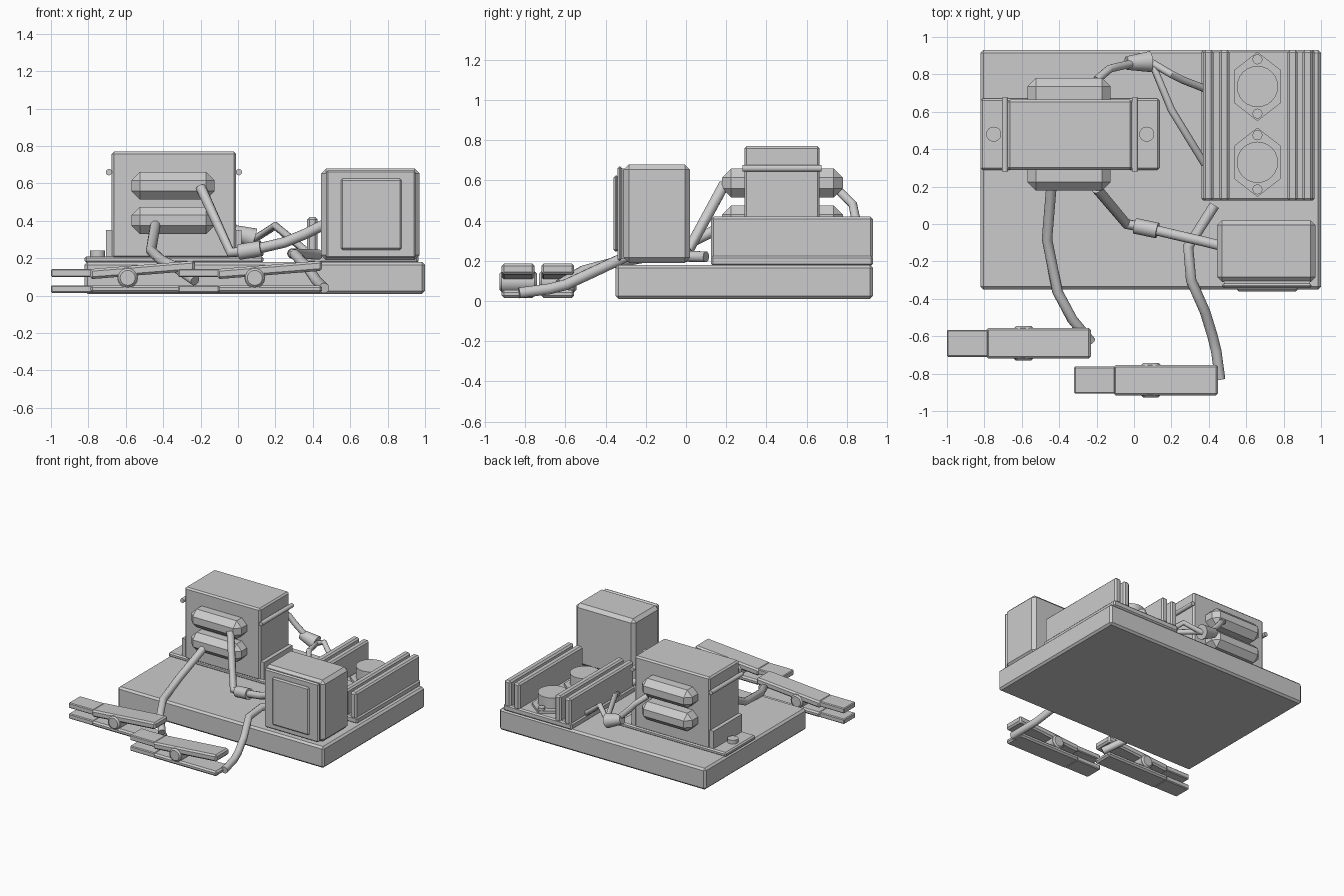
import bpy, math
from mathutils import Vector

if "Cube" in bpy.data.objects:
    bpy.data.objects.remove(bpy.data.objects["Cube"])


def finish(ob, bevel=0.0):
    if bevel:
        m = ob.modifiers.new("chamfer", "BEVEL")
        m.width, m.segments, m.limit_method = bevel, 1, "ANGLE"
    return ob


def mesh_obj(name, verts, faces):
    me = bpy.data.meshes.new(name)
    me.from_pydata(verts, [], faces)
    ob = bpy.data.objects.new(name, me)
    bpy.context.collection.objects.link(ob)
    return ob


def prism(name, outline, z0, z1, bevel=0.0):
    n = len(outline)
    verts = [(x, y, z) for z in (z0, z1) for x, y in outline]
    faces = [tuple(range(n))[::-1], tuple(range(n, 2 * n))]
    faces += [(i, (i + 1) % n, (i + 1) % n + n, i + n) for i in range(n)]
    return finish(mesh_obj(name, verts, faces), bevel)


def box(name, x, y, z, bevel=0.0):
    outline = [(x[0], y[0]), (x[1], y[0]), (x[1], y[1]), (x[0], y[1])]
    return prism(name, outline, z[0], z[1], bevel)


def rod(name, a, b, r1, r2=None, sides=24, bevel=0.0):
    a, b = Vector(a), Vector(b)
    d = b - a
    bpy.ops.mesh.primitive_cone_add(vertices=sides, radius1=r1, radius2=r1 if r2 is None else r2,
                                    depth=d.length, location=(a + b) / 2,
                                    rotation=d.to_track_quat("Z", "Y").to_euler())
    ob = bpy.context.object
    ob.name = name
    bpy.ops.object.shade_smooth_by_angle(angle=math.radians(35))
    return finish(ob, bevel)


def wire(name, pts, r=0.028):
    cu = bpy.data.curves.new(name, "CURVE")
    cu.dimensions, cu.bevel_depth, cu.bevel_resolution, cu.use_fill_caps = "3D", r, 3, True
    sp = cu.splines.new("POLY")
    sp.points.add(len(pts) - 1)
    for p, c in zip(sp.points, pts):
        p.co = (*c, 1)
    ob = bpy.data.objects.new(name, cu)
    bpy.context.collection.objects.link(ob)
    bpy.ops.object.select_all(action="DESELECT")
    bpy.context.view_layer.objects.active = ob
    ob.select_set(True)
    bpy.ops.object.convert(target="MESH")
    ob = bpy.context.object
    ob.name = name
    bpy.ops.object.shade_smooth_by_angle(angle=math.radians(50))
    return ob


# Base board
box("base_board", (-0.82, 1.0), (-0.35, 0.93), (0.01, 0.18), 0.015)

# Transformer: foot plate, core, side brackets, rods, bolts and windings
box("transformer_foot", (-0.82, 0.135), (0.29, 0.67), (0.175, 0.21), 0.01)
box("transformer_core", (-0.675, -0.01), (0.29, 0.665), (0.2, 0.77), 0.012)
for side, x0, x1, xr, xb in (("left", -0.705, -0.67, -0.69, -0.75), ("right", -0.015, 0.02, 0.005, 0.068)):
    box(f"{side}_bracket", (x0, x1), (0.3, 0.66), (0.2, 0.35))
    rod(f"{side}_core_rod", (xr, 0.28, 0.66), (xr, 0.675, 0.66), 0.017, sides=12)
    rod(f"{side}_foot_bolt", (xb, 0.48, 0.2), (xb, 0.48, 0.24), 0.04)
for tag, z0, z1 in (("upper", 0.515, 0.66), ("lower", 0.33, 0.475)):
    box(f"{tag}_winding", (-0.57, -0.125), (0.18, 0.78), (z0, z1), 0.045)

# Heat sink: plate and paired fins
box("heat_sink_plate", (0.36, 0.965), (0.125, 0.93), (0.175, 0.225), 0.01)
for i, x in enumerate((0.37, 0.455, 0.82, 0.9)):
    box(f"heat_sink_fin_{i + 1}", (x, x + 0.055), (0.125, 0.93), (0.21, 0.42), 0.012)

# Power transistors on the heat sink
for i, y in enumerate((0.33, 0.735)):
    flange = [(0, -0.185), (0.122, -0.09), (0.122, 0.09), (0, 0.185), (-0.122, 0.09), (-0.122, -0.09)]
    prism(f"transistor_flange_{i + 1}", [(0.66 + a, y + b) for a, b in flange], 0.22, 0.245)
    rod(f"transistor_can_{i + 1}", (0.66, y, 0.24), (0.66, y, 0.33), 0.11)
    for s in (-1, 1):
        rod(f"transistor_screw_{i + 1}", (0.66, y + s * 0.145, 0.24), (0.66, y + s * 0.145, 0.265), 0.027, sides=12)

# Meter housing with front rim and panel
box("housing", (0.445, 0.97), (-0.31, 0.02), (0.19, 0.68), 0.026)
box("housing_rim", (0.47, 0.95), (-0.342, -0.318), (0.2, 0.67), 0.01)
box("housing_core", (0.48, 0.94), (-0.33, -0.2), (0.21, 0.66))
box("housing_panel", (0.55, 0.875), (-0.36, -0.335), (0.245, 0.625), 0.01)


# Clips: straight jaw tips, slanted grips and pivot disc
def clip(tag, x, y):
    w = (y - 0.082, y + 0.082)
    t = (y - 0.072, y + 0.072)
    for part, z0, z1, rise in (("upper", 0.1, 0.142, 0.045), ("lower", 0.015, 0.055, -0.006)):
        box(f"{tag}_{part}_jaw", (x - 0.41, x - 0.19), t, (z0, z1), 0.006)
        ob = box(f"{tag}_{part}_grip", (x - 0.2, x + 0.36), w, (z0 - 0.012 if rise > 0 else z0, z1), 0.012)
        for v in ob.data.vertices:
            if v.co.x > x:
                v.co.z += rise if rise > 0 else max(0, 0.0)
    rod(f"{tag}_pivot_core", (x, y - 0.082, 0.095), (x, y + 0.082, 0.095), 0.055)
    rod(f"{tag}_pivot_front", (x, y - 0.078, 0.095), (x, y - 0.093, 0.095), 0.055, 0.04)
    rod(f"{tag}_pivot_back", (x, y + 0.078, 0.095), (x, y + 0.093, 0.095), 0.055, 0.04)


clip("left_clip", -0.59, -0.638)
clip("right_clip", 0.09, -0.835)

# Wires to the clips
wire("left_clip_wire", [(-0.44, 0.22, 0.39), (-0.465, -0.08, 0.24), (-0.41, -0.36, 0.19),
                        (-0.33, -0.51, 0.15), (-0.23, -0.63, 0.08)])
wire("right_clip_wire", [(0.43, 0.1, 0.22), (0.29, -0.12, 0.225), (0.305, -0.3, 0.22), (0.38, -0.47, 0.14),
                         (0.42, -0.6, 0.08), (0.44, -0.68, 0.06), (0.46, -0.83, 0.04)])

# Front wire from winding to housing, with splice sleeve
wire("front_wire", [(-0.2, 0.19, 0.58), (-0.04, 0.0, 0.23), (0.06, -0.02, 0.24),
                    (0.25, -0.065, 0.285), (0.36, -0.09, 0.33), (0.46, -0.115, 0.38)])
rod("front_splice", (0.005, -0.01, 0.233), (0.125, -0.035, 0.253), 0.042)

# Back wire from winding, splitting to both transistors
wire("back_wire", [(-0.2, 0.77, 0.54), (-0.13, 0.83, 0.48), (-0.09, 0.84, 0.43), (0.02, 0.865, 0.32)], 0.022)
rod("back_splice", (-0.04, 0.86, 0.345), (0.085, 0.868, 0.305), 0.036, 0.056)
wire("back_branch_far", [(0.05, 0.87, 0.3), (0.1, 0.86, 0.31), (0.2, 0.8, 0.37), (0.26, 0.77, 0.32), (0.375, 0.725, 0.23)], 0.02)
wire("back_branch_near", [(0.05, 0.87, 0.31), (0.1, 0.85, 0.31), (0.2, 0.61, 0.375), (0.375, 0.325, 0.23)], 0.02)
